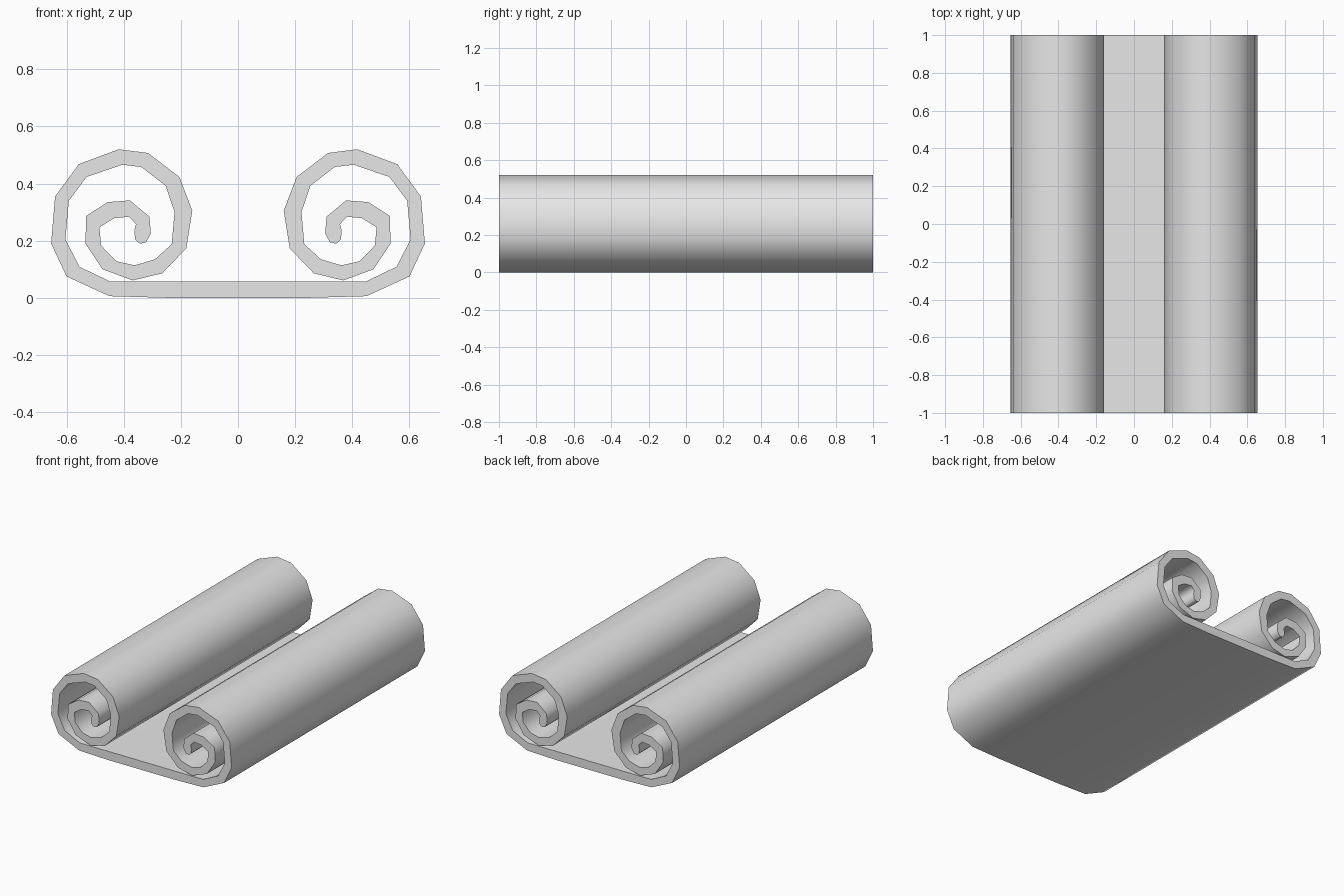
import bpy
import bmesh

cube = bpy.data.objects.get("Cube")
if cube:
    bpy.data.objects.remove(cube, do_unlink=True)

HALF_LENGTH = 1.0

# One plain grey
grey = bpy.data.materials.new("plain_grey")
grey.use_nodes = True
colour = (0.8, 0.8, 0.8, 1)
grey.diffuse_color = colour
grey.node_tree.nodes["Principled BSDF"].inputs["Base Color"].default_value = colour

# Outer side of the sheet, from the flat base out to the tip of the curl (x, z)
outer = [(.24, 0), (.45, .006), (.6, .075), (.654, .19), (.64, .355), (.557, .468),
         (.417, .52), (.315, .507), (.205, .423), (.16, .305), (.181, .173),
         (.265, .086), (.368, .061), (.474, .1), (.534, .19), (.531, .287),
         (.456, .335), (.378, .341), (.31, .284), (.305, .225), (.322, .194), (.342, .19)]

# Inner side, paired with the outer side point by point
inner = [(.24, .057), (.447, .057), (.555, .109), (.604, .205), (.592, .34), (.53, .423),
         (.405, .466), (.338, .458), (.253, .392), (.222, .3), (.232, .188),
         (.29, .135), (.362, .114), (.425, .128), (.479, .183), (.485, .247),
         (.433, .279), (.381, .284), (.357, .258), (.363, .235), (.36, .205), (.35, .195)]


def both_sides(points):
    """Run a half line across the middle, from the left curl to the right one."""
    return [(-x, z) for x, z in reversed(points)] + points


# Scroll sheet: quads between the paired lines, extruded along y
bm = bmesh.new()
lines = [[bm.verts.new((x, -HALF_LENGTH, z)) for x, z in both_sides(side)]
         for side in (outer, inner)]
low, high = lines
for i in range(len(low) - 1):
    bm.faces.new((low[i], low[i + 1], high[i + 1], high[i]))
grown = bmesh.ops.extrude_face_region(bm, geom=bm.faces[:], use_keep_orig=True)
back = [v for v in grown["geom"] if isinstance(v, bmesh.types.BMVert)]
bmesh.ops.translate(bm, verts=back, vec=(0, 2 * HALF_LENGTH, 0))
bmesh.ops.recalc_face_normals(bm, faces=bm.faces[:])

mesh = bpy.data.meshes.new("rolled_scroll")
bm.to_mesh(mesh)
bm.free()
mesh.materials.append(grey)
scroll = bpy.data.objects.new("rolled_scroll", mesh)
bpy.context.collection.objects.link(scroll)

# Smooth rolls with crisp cut ends
bpy.ops.object.select_all(action='DESELECT')
scroll.select_set(True)
bpy.context.view_layer.objects.active = scroll
bpy.ops.object.shade_smooth_by_angle(angle=1.05)
